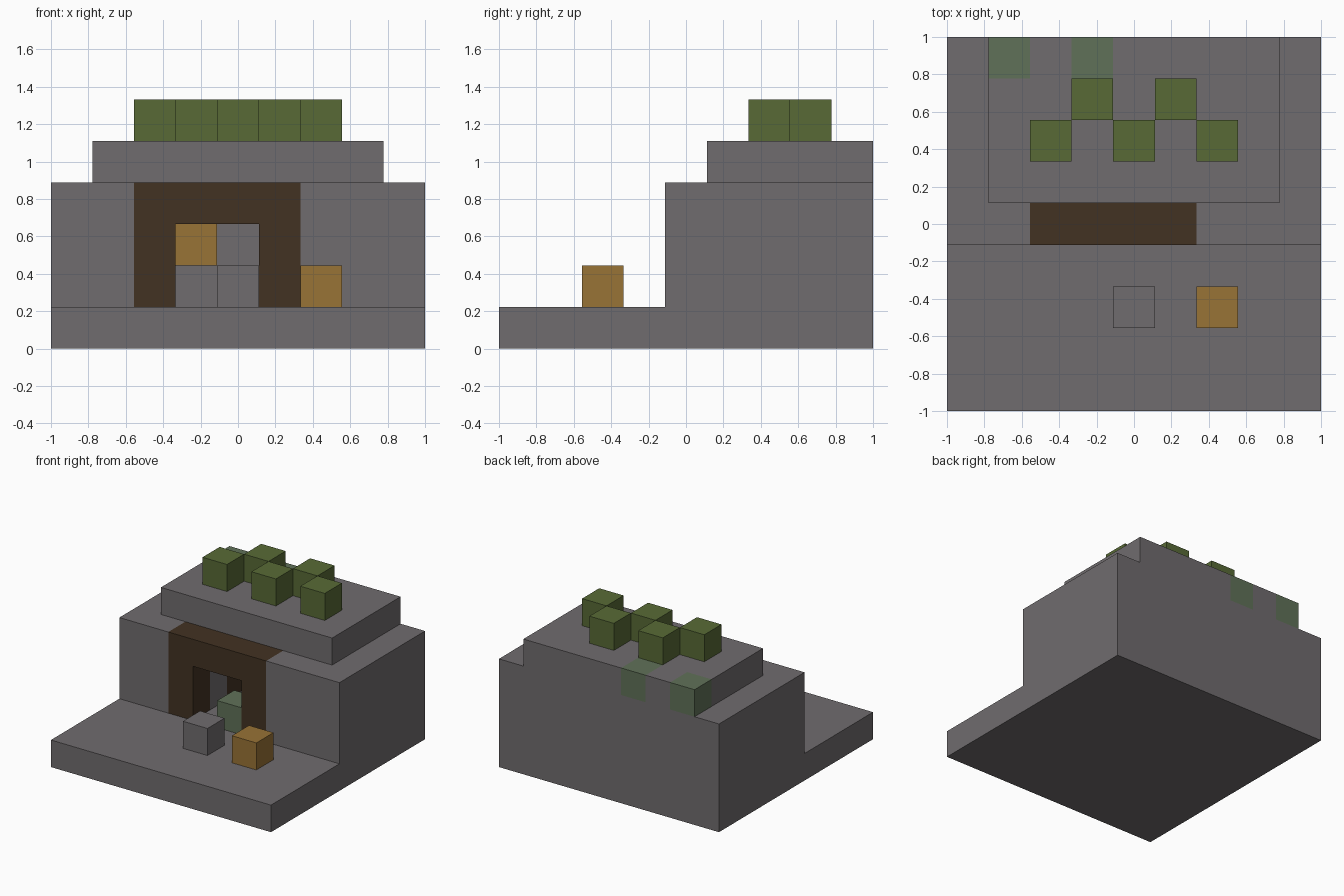
import bpy
import bmesh
from mathutils import Vector

if "Cube" in bpy.data.objects:
    bpy.data.objects.remove(bpy.data.objects["Cube"], do_unlink=True)

CELL = 2 / 9  # edge of one block


def material(name, rgb):
    """Flat colour from 0-255 display values, stored as linear."""
    lin = [((c / 255 + 0.055) / 1.055) ** 2.4 for c in rgb] + [1]
    m = bpy.data.materials.new(name)
    m.use_nodes = True
    m.diffuse_color = lin
    bsdf = m.node_tree.nodes["Principled BSDF"]
    bsdf.inputs["Base Color"].default_value = lin
    bsdf.inputs["Roughness"].default_value = 1
    return m


stone = material("grey stone", (112, 108, 110))
mossy = material("mossy stone", (96, 113, 88))
wood = material("dark timber", (66, 50, 34))
leaf = material("green leaves", (88, 106, 54))
ore = material("golden ore", (152, 115, 54))

blocks = {}  # cell -> part name; later parts replace earlier ones
parts = {}   # part name -> material


def fill(part, mat, xs, ys, zs):
    """Fill a box of cells, each range given as (first, end)."""
    parts[part] = mat
    for x in range(*xs):
        for y in range(*ys):
            for z in range(*zs):
                blocks[x, y, z] = part


def carve(xs, ys, zs):
    for cell in list(blocks):
        if all(r[0] <= c < r[1] for c, r in zip(cell, (xs, ys, zs))):
            del blocks[cell]


def one(part, mat, x, y, z):
    fill(part, mat, (x, x + 1), (y, y + 1), (z, z + 1))


# Ground, hillside and upper ledge
fill("ground_slab", stone, (0, 9), (0, 9), (0, 1))
fill("hillside", stone, (0, 9), (4, 9), (1, 4))
fill("upper_ledge", stone, (1, 8), (5, 9), (4, 5))

# Timber supports, then the tunnel through them
fill("entrance_frame", wood, (2, 6), (4, 5), (1, 4))
fill("inner_frame", wood, (2, 6), (6, 7), (1, 4))
carve((3, 5), (4, 8), (1, 3))

# Mossy stones: one in the entrance, two in the back of the ledge
one("entrance_mossy_stone", mossy, 4, 4, 1)
for x in (1, 3):
    one("ledge_mossy_stones", mossy, x, 8, 4)

# Loose blocks and ore
one("loose_stone", stone, 4, 2, 1)
one("loose_ore", ore, 6, 2, 1)
one("tunnel_ore", ore, 3, 7, 2)

# Bushes in a zigzag on the ledge
for x in range(2, 7):
    one("bushes", leaf, x, 6 + x % 2, 5)


def build(part):
    """Make one object from the exposed sides of a part's blocks."""
    bm = bmesh.new()
    for cell in [c for c, p in blocks.items() if p == part]:
        centre = Vector((cell[0] - 4, cell[1] - 4, cell[2] + 0.5))
        for axis in range(3):
            for sign in (-1, 1):
                beside = list(cell)
                beside[axis] += sign
                if tuple(beside) in blocks:
                    continue
                n, u, v = Vector(), Vector(), Vector()
                n[axis] = sign / 2
                u[(axis + 1) % 3] = 0.5
                v[(axis + 2) % 3] = sign / 2
                corners = (-u - v, u - v, u + v, v - u)
                bm.faces.new([bm.verts.new((centre + n + k) * CELL)
                              for k in corners])
    bmesh.ops.remove_doubles(bm, verts=bm.verts, dist=CELL / 100)
    mesh = bpy.data.meshes.new(part)
    bm.to_mesh(mesh)
    bm.free()
    mesh.materials.append(parts[part])
    bpy.context.collection.objects.link(bpy.data.objects.new(part, mesh))


for name in parts:
    build(name)
